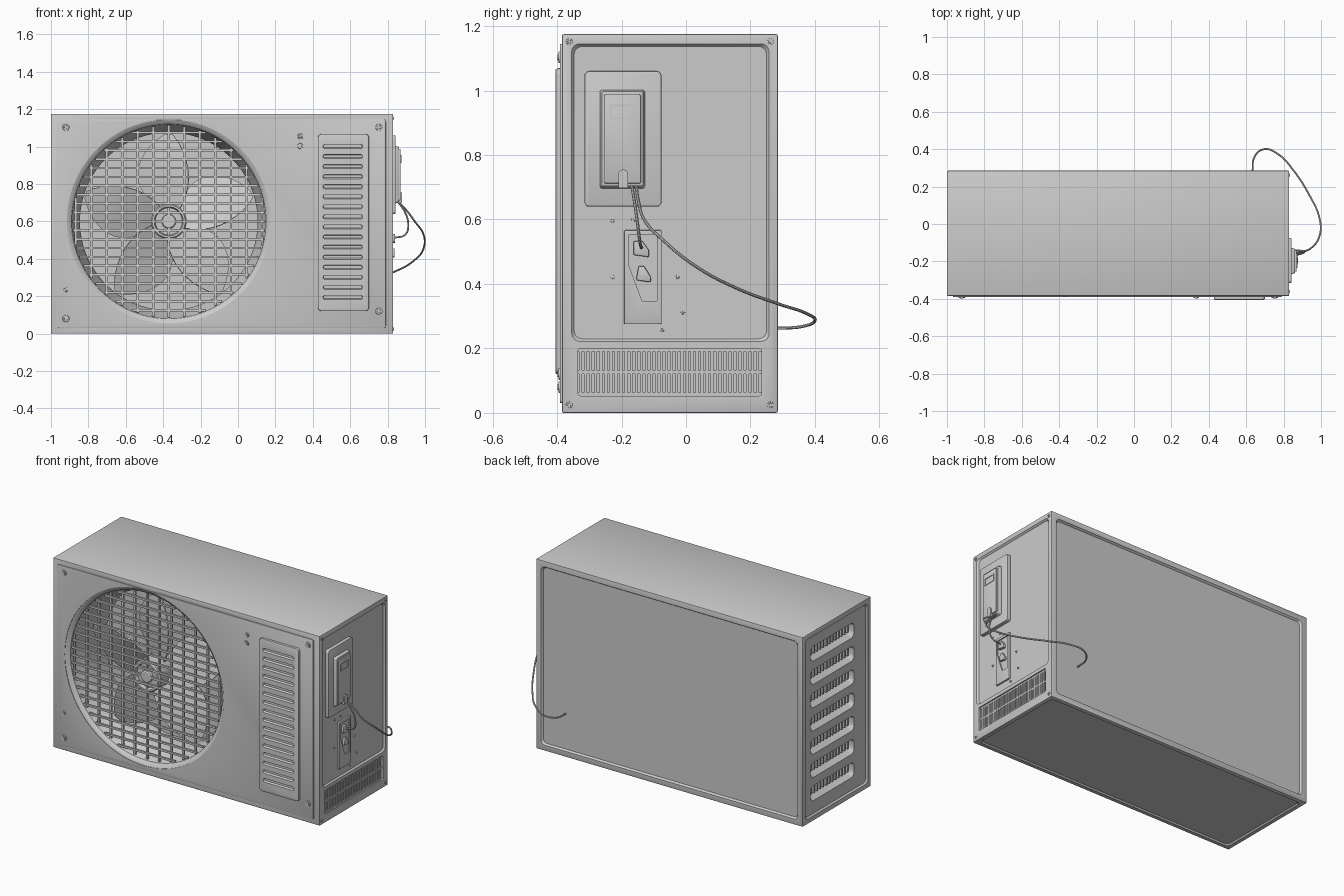
import bpy, bmesh, math
from math import pi, sin, cos, sqrt, radians

if "Cube" in bpy.data.objects:
    bpy.data.objects.remove(bpy.data.objects["Cube"])

GREY = bpy.data.materials.new("grey_paint")
GREY.diffuse_color = (0.6, 0.6, 0.6, 1)
GREY.use_nodes = True
GREY.node_tree.nodes["Principled BSDF"].inputs["Base Color"].default_value = GREY.diffuse_color
FX, FZ = -0.37, 0.60          # fan centre
AXIS = {'x': lambda u, v, d: (d, u, v), 'y': lambda u, v, d: (u, d, v), 'z': lambda u, v, d: (u, v, d)}


def rrect(u0, u1, v0, v1, r=0.0, n=4):
    if r <= 0:
        return [(u0, v0), (u1, v0), (u1, v1), (u0, v1)]
    pts = []
    for cu, cv, a in ((u1 - r, v1 - r, 0), (u0 + r, v1 - r, 90), (u0 + r, v0 + r, 180), (u1 - r, v0 + r, 270)):
        pts += [(cu + r * cos(radians(a + 90 * i / n)), cv + r * sin(radians(a + 90 * i / n))) for i in range(n + 1)]
    return pts


def circle(u, v, r, n=20):
    return [(u + r * cos(2 * pi * i / n), v + r * sin(2 * pi * i / n)) for i in range(n)]


def add_prism(bm, pts, axis, d0, d1, pts2=None):
    a = [bm.verts.new(AXIS[axis](u, v, d0)) for u, v in pts]
    b = [bm.verts.new(AXIS[axis](u, v, d1)) for u, v in (pts2 or pts)]
    bm.faces.new(a)
    bm.faces.new(b[::-1])
    for i in range(len(a)):
        j = (i + 1) % len(a)
        bm.faces.new((a[i], b[i], b[j], a[j]))


def finish(name, bm):
    bmesh.ops.recalc_face_normals(bm, faces=bm.faces[:])
    me = bpy.data.meshes.new(name)
    bm.to_mesh(me)
    bm.free()
    ob = bpy.data.objects.new(name, me)
    bpy.context.collection.objects.link(ob)
    me.materials.append(GREY)
    return ob


def prisms(name, axis, items):
    """items: (points, d0, d1[, end points])"""
    bm = bmesh.new()
    for it in items:
        add_prism(bm, it[0], axis, it[1], it[2], it[3] if len(it) > 3 else None)
    return finish(name, bm)


def apply_mod(ob, kind, **kw):
    m = ob.modifiers.new("m", kind)
    for k, v in kw.items():
        setattr(m, k, v)
    bpy.context.view_layer.objects.active = ob
    bpy.ops.object.modifier_apply(modifier=m.name)


def bevel(ob, w, seg=2):
    apply_mod(ob, 'BEVEL', width=w, segments=seg, limit_method='ANGLE', angle_limit=radians(40))
    return ob


def cut(ob, cutter, keep=False):
    apply_mod(ob, 'BOOLEAN', operation='DIFFERENCE', object=cutter, solver='EXACT')
    if not keep:
        bpy.data.objects.remove(cutter)


def lathe(name, profile, n=96):
    """Closed solid turned about the fan axis; profile is (radius, y)."""
    bm = bmesh.new()
    rings = [[bm.verts.new((u, y, v)) for u, v in circle(FX, FZ, r, n)] for r, y in profile]
    for a, b in zip(rings, rings[1:]):
        for i in range(n):
            j = (i + 1) % n
            bm.faces.new((a[i], b[i], b[j], a[j]))
    bm.faces.new(rings[0])
    bm.faces.new(rings[-1][::-1])
    return finish(name, bm)


def recess(u0, u1, v0, v1, d_in, d_out, axis, r=0.025, s=0.008):
    """Cutter for a sunken panel with sloping sides."""
    return prisms("cutter", axis, [(rrect(u0 + s, u1 - s, v0 + s, v1 - s, r), d_in, d_out,
                                    rrect(u0 - s, u1 + s, v0 - s, v1 + s, r))])


# casing with front plate
case = bevel(prisms("casing", 'y', [(rrect(-1, 0.83, 0, 1.175), -0.385, 0.285)]), 0.005)
plate = bevel(prisms("front_plate", 'y', [(rrect(-0.968, 0.79, 0.03, 1.145, 0.01), -0.391, -0.38)]), 0.003)
bell = lathe("cutter", [(0.545, -0.45), (0.545, -0.388), (0.535, -0.383), (0.52, -0.37), (0.513, -0.34),
                        (0.49, -0.29), (0.475, -0.24), (0.475, -0.09)])
cut(case, bell, keep=True)
cut(plate, bell)

# sunken panels: back, underside, right, right vent, left
cut(case, recess(-0.965, 0.795, 0.035, 1.14, 0.273, 0.297, 'y'))
cut(case, recess(-0.975, 0.805, -0.36, 0.26, 0.008, -0.008, 'z'))
cut(case, recess(-0.355, 0.258, 0.222, 1.145, 0.82, 0.84, 'x'))
cut(case, recess(-0.335, 0.235, 0.053, 0.20, 0.805, 0.855, 'x', 0.008, 0.0))
cut(case, recess(-0.355, 0.258, 0.03, 1.145, -0.99, -1.01, 'x'))

# left side air scoops with ribs
slots = [0.16 + 0.1442 * i for i in range(7)]
cut(case, prisms("cutter", 'x', [(rrect(-0.235, 0.195, c - 0.05, c + 0.048, 0.03), -1.0, -0.93,
                                  rrect(-0.215, 0.175, c - 0.005, c + 0.045, 0.015)) for c in slots]))
prisms("left_scoop_ribs", 'x', [(rrect(y - 0.006, y + 0.006, c - 0.012, c + 0.046), -0.972, -0.925)
                                for c in slots for y in [-0.2 + 0.03 * k for k in range(13)]])

# right side lower vent: two rows of slits
bars = [(rrect(y - 0.0045, y + 0.0045, 0.053, 0.2), 0.80, 0.822) for y in [-0.327 + 0.0157 * k for k in range(36)]]
bars += [(rrect(-0.335, 0.235, z - 0.005, z + 0.005), 0.80, 0.8222) for z in (0.058, 0.126, 0.195)]
prisms("right_vent_bars", 'x', bars)

# front louvre panel
louvre = bevel(prisms("front_louvre_panel", 'y', [(rrect(0.427, 0.70, 0.12, 1.068, 0.02), -0.405, -0.385)]), 0.005)
rows = [0.192 + 0.0538 * i for i in range(16)]
cut(louvre, prisms("cutter", 'y', [(rrect(0.453, 0.668, z - 0.013, z + 0.013, 0.012), -0.41, -0.395,
                                    rrect(0.458, 0.663, z - 0.004, z + 0.011, 0.006)) for z in rows]))

# grille
R = 0.514
bm = bmesh.new()
for k in range(-10, 11):
    o = k * 0.0475
    h = sqrt(R * R - o * o)
    add_prism(bm, rrect(FX - h, FX + h, FZ + o - 0.006, FZ + o + 0.006), 'y', -0.374, -0.362)
for k in range(-6, 7):
    o = k * 0.083
    h = sqrt(R * R - o * o)
    add_prism(bm, rrect(FX + o - 0.006, FX + o + 0.006, FZ - h, FZ + h), 'y', -0.366, -0.354)
finish("grille", bm)

# fan hub and motor
lathe("fan_hub", [(0.07, -0.10), (0.07, -0.17), (0.095, -0.17), (0.095, -0.365), (0.088, -0.374), (0.078, -0.374),
                  (0.072, -0.355), (0.038, -0.355), (0.036, -0.372), (0.03, -0.376), (0.012, -0.376)], 40)

# five twisted blades
bm = bmesh.new()
NR, NT = 14, 8
for b in range(5):
    grid = []
    for i in range(NR + 1):
        u = i / NR
        r = 0.08 + 0.387 * u
        w = 0.045 * (1 - u) + 0.015 + 0.105 * sin(pi * u ** 1.2) ** 0.8 if i < NR else 0.02
        row = []
        for j in range(NT + 1):
            s = (2 * j / NT - 1) * w
            a = pi / 2 + b * 2 * pi / 5 + s / r + 0.12 * sin(pi * u)
            row.append(bm.verts.new((FX + r * cos(a), -0.25 + 0.45 * s * (1 - 0.4 * u), FZ + r * sin(a))))
        grid.append(row)
    for i in range(NR):
        for j in range(NT):
            bm.faces.new((grid[i][j], grid[i + 1][j], grid[i + 1][j + 1], grid[i][j + 1]))
blades = finish("fan_blades", bm)
apply_mod(blades, 'SOLIDIFY', thickness=0.008, offset=0)


# screws: a raised rim with a sunken head
def screws(name, axis, spots, base, out):
    s = 1 if out > base else -1
    items = []
    for u, v, r in spots:
        items.append((circle(u, v, r), base - s * 0.005, out, circle(u, v, r * 0.85)))
        items.append((circle(u, v, r * 0.6), base - s * 0.005, out + s * 0.003, circle(u, v, r * 0.45)))
    prisms(name, axis, items)


screws("front_screws", 'y', [(-0.92, 1.103, 0.02), (-0.92, 0.08, 0.02), (0.753, 1.103, 0.02), (0.753, 0.12, 0.02),
                             (-0.92, 0.235, 0.013), (0.333, 1.055, 0.017), (0.333, 1.003, 0.017)], -0.391, -0.395)
corners = [(y, z, 0.011) for y in (-0.362, 0.262) for z in (0.025, 1.152)]
screws("right_corner_screws", 'x', corners, 0.83, 0.832)
screws("left_corner_screws", 'x', [(y * 0.99, z, 0.011) for y, z, r in corners], -0.99, -0.997)
screws("right_panel_screws", 'x', [(-0.228, 0.597, 0.007), (-0.165, 0.597, 0.007), (-0.228, 0.422, 0.007),
                                   (-0.027, 0.422, 0.007), (-0.01, 0.312, 0.007), (-0.075, 0.255, 0.007)], 0.82, 0.823)

# electrical box on its back plate
bevel(prisms("box_back_plate", 'x', [(rrect(-0.315, -0.076, 0.64, 1.06, 0.015), 0.815, 0.842)]), 0.004)
box = bevel(prisms("electrical_box", 'x', [(rrect(-0.268, -0.127, 0.695, 1.003, 0.008), 0.84, 0.862,
                                            rrect(-0.262, -0.133, 0.705, 0.998, 0.008)),
                                           (rrect(-0.255, -0.14, 0.712, 0.988, 0.006), 0.855, 0.87)]), 0.003)
prisms("box_window_frame", 'x', [(rrect(*q), 0.866, 0.873) for q in (
    (-0.236, -0.158, 0.912, 0.917), (-0.236, -0.158, 0.951, 0.956),
    (-0.236, -0.231, 0.917, 0.951), (-0.163, -0.158, 0.917, 0.951))])
arch = [(-0.21, 0.698), (-0.18, 0.698)] + [(-0.195 + 0.015 * cos(pi * i / 8), 0.74 + 0.015 * sin(pi * i / 8))
                                           for i in range(9)]
prisms("box_cable_tab", 'x', [(arch, 0.845, 0.877)])

# valve plate with two sockets
valve = bevel(prisms("valve_plate", 'x', [(rrect(-0.192, -0.076, 0.275, 0.567, 0.005), 0.815, 0.83)]), 0.002)
cut(valve, prisms("cutter", 'x', [([(-0.178, 0.552), (-0.09, 0.552), (-0.09, 0.347), (-0.136, 0.347),
                                    (-0.178, 0.46)], 0.823, 0.84)]))
bevel(prisms("valve_sockets", 'x', [
    ([(-0.163, 0.533), (-0.135, 0.533), (-0.115, 0.505), (-0.115, 0.483), (-0.163, 0.49)], 0.82, 0.84),
    ([(-0.147, 0.456), (-0.13, 0.456), (-0.108, 0.42), (-0.11, 0.405), (-0.155, 0.412)], 0.82, 0.838)]), 0.004)


# cables
def cable(name, pts, r=0.005):
    cu = bpy.data.curves.new(name, 'CURVE')
    cu.dimensions = '3D'
    cu.bevel_depth, cu.bevel_resolution, cu.resolution_u, cu.use_fill_caps = r, 2, 8, True
    sp = cu.splines.new('BEZIER')
    sp.bezier_points.add(len(pts) - 1)
    for p, co in zip(sp.bezier_points, pts):
        p.co = co
        p.handle_left_type = p.handle_right_type = 'AUTO'
    cu.materials.append(GREY)
    ob = bpy.data.objects.new(name, cu)
    bpy.context.collection.objects.link(ob)
    bpy.ops.object.select_all(action='DESELECT')
    ob.select_set(True)
    bpy.context.view_layer.objects.active = ob
    bpy.ops.object.convert(target='MESH')


cable("long_cable", [(0.855, -0.155, 0.705), (0.90, -0.148, 0.66), (0.945, -0.13, 0.60), (0.99, -0.07, 0.535),
                     (0.992, 0.03, 0.455), (0.94, 0.15, 0.39), (0.85, 0.29, 0.337), (0.775, 0.37, 0.31),
                     (0.695, 0.4, 0.285), (0.645, 0.36, 0.268), (0.633, 0.27, 0.262)])
cable("short_cable", [(0.855, -0.168, 0.705), (0.89, -0.16, 0.655), (0.91, -0.15, 0.585),
                      (0.895, -0.143, 0.53), (0.835, -0.138, 0.512)])

# smooth shading with sharp edges kept
for ob in bpy.data.objects:
    if ob.type == 'MESH':
        ob.data.shade_smooth()
        ob.data.set_sharp_from_angle(angle=radians(30))
